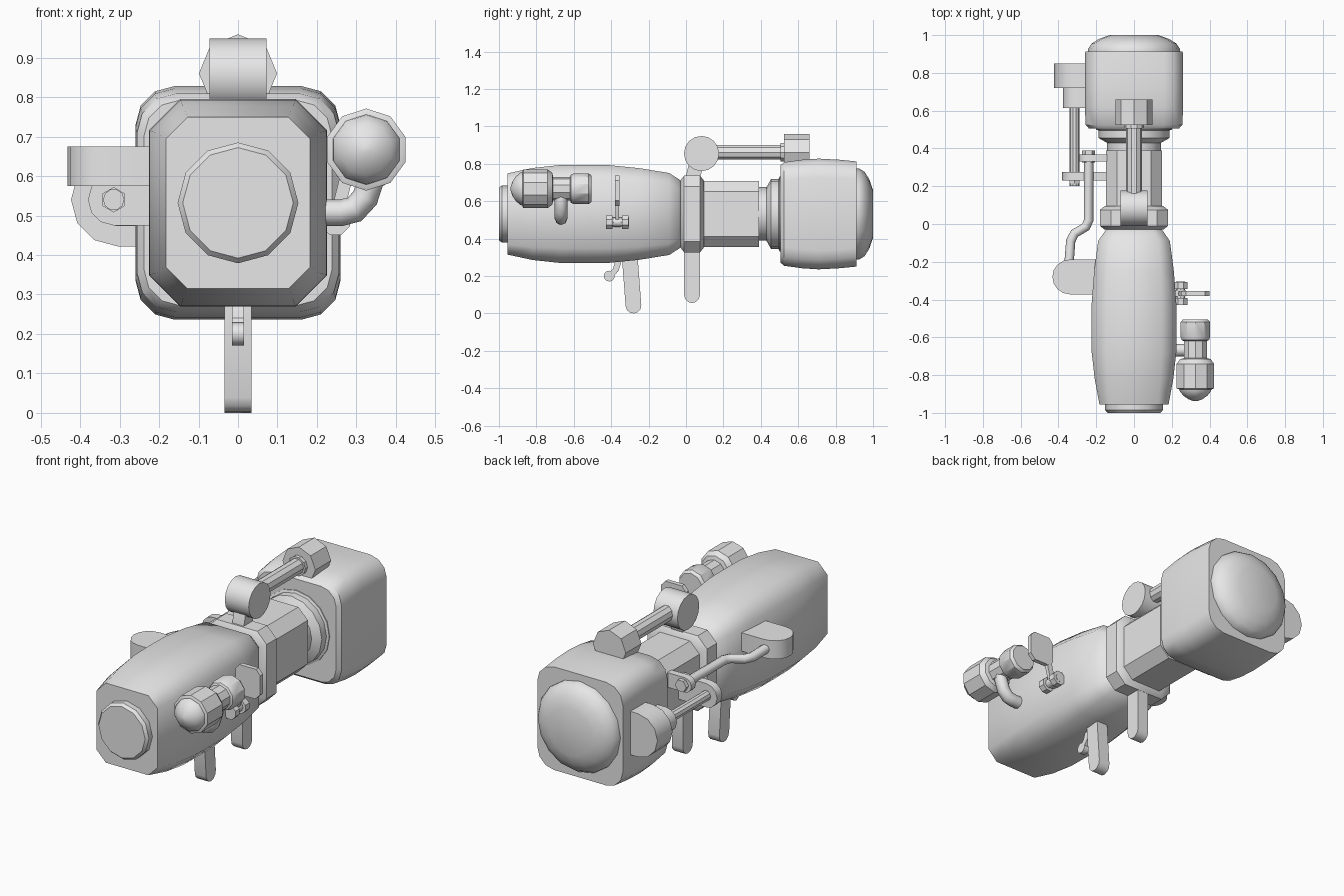
import bpy, bmesh, math
from mathutils import Vector

if "Cube" in bpy.data.objects:
    bpy.data.objects.remove(bpy.data.objects["Cube"])

CZ = 0.532  # height of the main axis
grey = bpy.data.materials.new("light_grey")
grey.diffuse_color = (0.8, 0.8, 0.8, 1)
grey.use_nodes = True
grey.node_tree.nodes["Principled BSDF"].inputs["Base Color"].default_value = grey.diffuse_color


def finish(ob, angle):
    ob.data.materials.append(grey)
    bpy.ops.object.select_all(action='DESELECT')
    ob.select_set(True)
    bpy.context.view_layer.objects.active = ob
    bpy.ops.object.shade_smooth_by_angle(angle=math.radians(angle))
    return ob


def skin(name, rings, angle=35):
    """Bridge equal rings of points into a capped solid."""
    bm = bmesh.new()
    vs = [[bm.verts.new(p) for p in ring] for ring in rings]
    n = len(vs[0])
    for a, b in zip(vs, vs[1:]):
        for i in range(n):
            bm.faces.new((a[i], a[(i + 1) % n], b[(i + 1) % n], b[i]))
    bm.faces.new(vs[0])
    bm.faces.new(vs[-1])
    bmesh.ops.recalc_face_normals(bm, faces=bm.faces)
    me = bpy.data.meshes.new(name)
    bm.to_mesh(me)
    bm.free()
    ob = bpy.data.objects.new(name, me)
    bpy.context.collection.objects.link(ob)
    return finish(ob, angle)


def box_loft(name, sections, steps=1, angle=35):
    """Sections (y, half width, half height, corner) along y; corners have `steps` cuts."""
    rings = []
    for y, w, h, c in sections:
        ring = []
        for k, (sx, sz) in enumerate(((1, 1), (-1, 1), (-1, -1), (1, -1))):
            for j in range(steps + 1):
                t = math.radians(90 * (k + j / steps))
                ring.append((sx * (w - c) + c * math.cos(t), y,
                             CZ + sz * (h - c) + c * math.sin(t)))
        rings.append(ring)
    return skin(name, rings, angle)


def place(axis, u, v, d):
    """Put profile coordinates u, v and depth d in space along the given axis."""
    return {'X': (d, u, v), 'Y': (u, d, v), 'Z': (u, v, d)}[axis]


def lathe(name, axis, u, v, profile, n=12, turn=0.0, angle=35):
    """Profile points (distance along axis, radius)."""
    rings = []
    for d, r in profile:
        rings.append([place(axis, u + r * math.cos(2 * math.pi * (i + turn) / n),
                            v + r * math.sin(2 * math.pi * (i + turn) / n), d)
                      for i in range(n)])
    return skin(name, rings, angle)


def capsule(name, axis, p, q, r, d0, d1, seg=6):
    """Flat bar with round ends at p and q, between depths d0 and d1."""
    p, q = Vector(p), Vector(q)
    a = math.atan2(q.y - p.y, q.x - p.x)
    pts = []
    for c, start in ((q, a - math.pi / 2), (p, a + math.pi / 2)):
        for i in range(seg + 1):
            t = start + math.pi * i / seg
            pts.append((c.x + r * math.cos(t), c.y + r * math.sin(t)))
    return skin(name, [[place(axis, x, y, d) for x, y in pts] for d in (d0, d1)])


def tube(name, pts, r):
    cu = bpy.data.curves.new(name, 'CURVE')
    cu.dimensions = '3D'
    cu.bevel_depth = r
    cu.bevel_resolution = 2
    cu.use_fill_caps = True
    sp = cu.splines.new('POLY')
    sp.points.add(len(pts) - 1)
    for s, p in zip(sp.points, pts):
        s.co = (*p, 1)
    ob = bpy.data.objects.new(name, cu)
    bpy.context.collection.objects.link(ob)
    bpy.ops.object.select_all(action='DESELECT')
    ob.select_set(True)
    bpy.context.view_layer.objects.active = ob
    bpy.ops.object.convert(target='MESH')
    ob = bpy.context.object
    ob.data.materials.clear()
    finish(ob, 50)


# Main body, chamfered section swelling in the middle
box_loft("front_body", [
    (-.955, .183, .217, .055), (-.82, .208, .246, .068), (-.68, .224, .261, .078),
    (-.55, .226, .263, .08), (-.42, .224, .262, .078), (-.25, .211, .245, .07),
    (-.09, .19, .219, .06), (-.04, .155, .187, .05), (-.02, .14, .17, .05)], angle=50)
lathe("front_cap", 'Y', 0, CZ, [(-.94, .153), (-.985, .153), (-1, .14)], 12)

# Middle section
box_loft("middle_ring", [(-.03, .155, .18, .05), (-.01, .18, .205, .057),
                         (.075, .18, .205, .057), (.095, .155, .18, .05)])
box_loft("middle_barrel", [(-.05, .148, .176, .057), (.39, .148, .176, .057)])
lathe("neck", 'Y', 0, CZ, [(.37, .143), (.43, .143), (.445, .17), (.455, .187),
                           (.495, .187), (.5, .2), (.53, .2)], 16)

# Rear housing and its domed end
box_loft("rear_housing", [
    (.505, .238, .26, .09), (.525, .256, .277, .1), (.62, .26, .29, .1),
    (.71, .26, .296, .1), (.82, .26, .29, .1), (.912, .258, .281, .1)], 3)
lathe("rear_dome", 'Y', 0, CZ, [(.9, .244), (.925, .244), (.955, .225), (.98, .185),
                                (1, .128)], 16, angle=40)

# Grips and trigger underneath
capsule("front_support", 'X', (.032, .4), (.032, .098), .042, -.034, .034)
capsule("rear_grip", 'X', (-.302, .32), (-.281, .042), .042, -.034, .034)
capsule("trigger_stem", 'X', (-.355, .3), (-.375, .235), .016, -.015, .015)
capsule("trigger_bend", 'X', (-.375, .235), (-.405, .2), .015, -.015, .015)
lathe("trigger_tip", 'X', -.41, .2, [(-.015, .029), (.015, .029)], 12)

# Pivot drum and rod on top
lathe("top_drum", 'X', .083, .855, [(-.072, .094), (.072, .094)], 16)
capsule("drum_strut", 'X', (.03, .7), (.06, .82), .038, -.035, .035)
lathe("top_rod", 'Y', 0, .862, [(.12, .042), (.53, .042)], 10)
lathe("rod_collar", 'Y', 0, .862, [(.505, .052), (.535, .052)], 10)
lathe("top_block", 'Y', 0, .86, [(.525, .099), (.66, .099)], 8)

# Sighting tube on the right with its bent bracket
SX, SZ = .325, .667
lathe("sight_tube", 'Y', SX, SZ, [
    (-.875, .092), (-.87, .104), (-.74, .104), (-.715, .085), (-.71, .064), (-.62, .064),
    (-.615, .075), (-.6, .082), (-.52, .082), (-.505, .07)], 10, .5)
lathe("sight_lens", 'Y', SX, SZ, [(-.87, .09), (-.885, .087), (-.91, .066), (-.928, .038),
                                  (-.938, .01)], 10, .5, 50)
tube("sight_bracket", [(.19, -.668, .507), (.26, -.668, .507), (.295, -.668, .515),
                       (.322, -.668, .545), (.34, -.668, .6), (.33, -.668, .65)], .034)

# Small folding plate with its hinge on the right
lathe("hinge_pin", 'Y', .247, .488, [(-.425, .024), (-.305, .024)], 8)
for y in (-.41, -.325):
    lathe("hinge_knuckle", 'Y', .247, .488, [(y - .018, .04), (y + .018, .04)], 8, .5)
capsule("hinge_mount", 'Y', (.19, .488), (.247, .488), .025, -.385, -.35)
capsule("plate_arm", 'Y', (.247, .488), (.28, .62), .016, -.378, -.358)
outline = [(.25, .6), (.275, .575), (.37, .575), (.4, .605), (.4, .71), (.375, .738),
           (.275, .738), (.25, .71)]
skin("folding_plate", [[(x, y, z) for x, z in outline] for y in (-.38, -.356)])

# Left side lug and cranked rod
capsule("side_lug", 'Z', (-.15, -.28), (-.34, -.28), .092, .575, .675, 8)
RZ = .615
tube("cranked_rod", [(-.24, .36, RZ), (-.24, .02, RZ), (-.255, -.015, RZ),
                     (-.315, -.05, RZ), (-.335, -.09, RZ), (-.345, -.22, .625)], .025)
lathe("cranked_rod_nut", 'Y', -.24, RZ, [(.325, .034), (.39, .034)], 6)
capsule("cranked_rod_clamp", 'Y', (-.12, RZ), (-.25, RZ), .04, .33, .368)

# Left straight rod between clamp and housing lug
lathe("side_rod", 'Y', -.315, .54, [(.2, .027), (.65, .027)], 10)
lathe("side_rod_nut", 'Y', -.315, .54, [(.215, .032), (.235, .032)], 6, .5)
capsule("side_rod_clamp", 'Y', (-.11, .54), (-.315, .54), .065, .23, .275)
capsule("side_rod_socket", 'Y', (-.2, .54), (-.31, .54), .066, .615, .73)
capsule("housing_lug", 'Y', (-.2, .54), (-.305, .54), .118, .72, .85)
